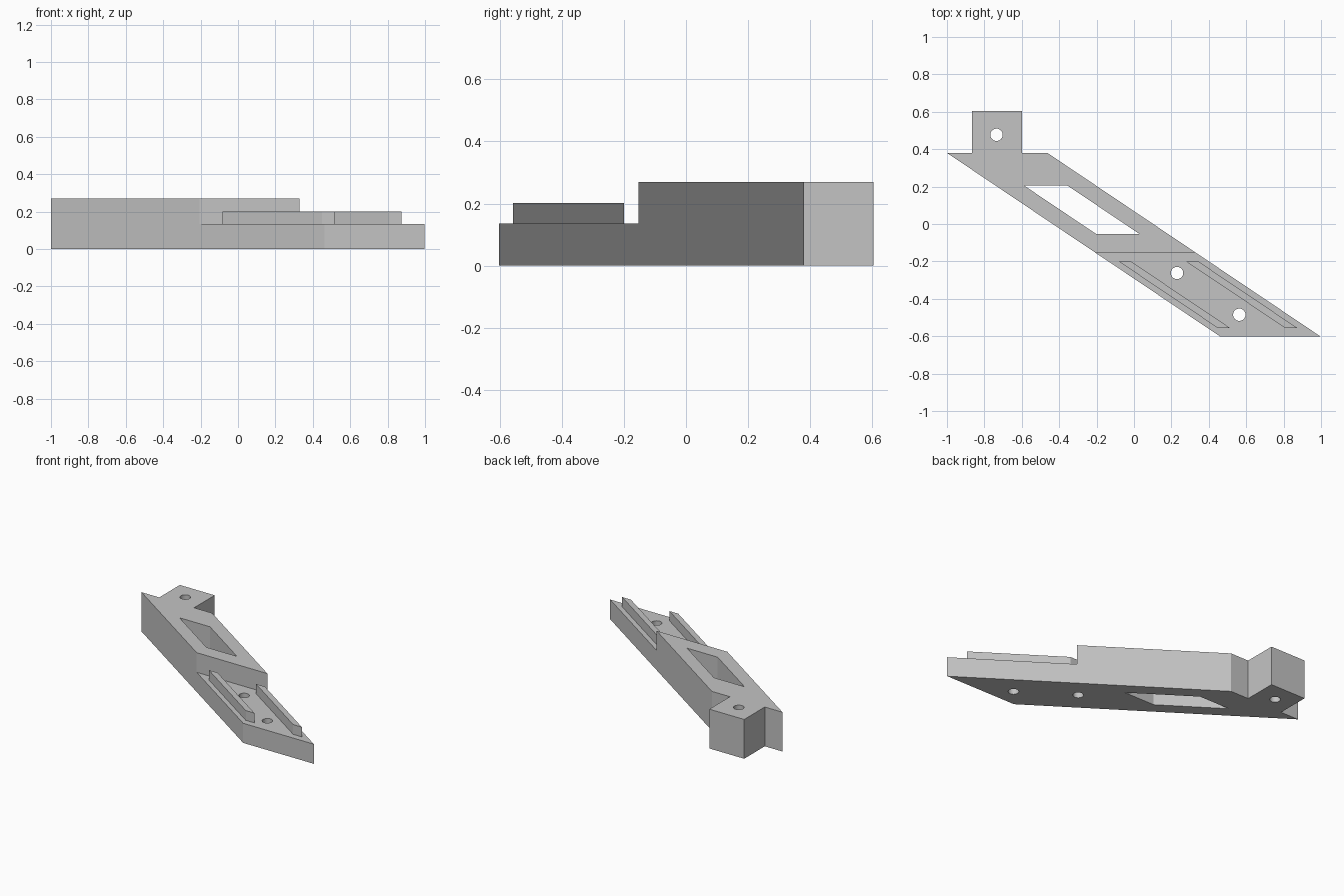
import bpy
import bmesh
from mathutils import Vector

cube = bpy.data.objects.get("Cube")
if cube:
    bpy.data.objects.remove(cube, do_unlink=True)

grey = bpy.data.materials.new("plain grey")
grey.use_nodes = True
colour = (0.55, 0.55, 0.55, 1)
grey.diffuse_color = colour
grey.node_tree.nodes["Principled BSDF"].inputs["Base Color"].default_value = colour

TOP, STEP, RAIL_TOP = 0.27, 0.135, 0.202
STEP_Y = -0.153
LEAN = -1.488          # sideways run of the bar per unit of y


def prism(name, outline, z0, z1):
    """Extrude a flat outline from z0 to z1."""
    bm = bmesh.new()
    face = bm.faces.new([bm.verts.new((x, y, z0)) for x, y in outline])
    ext = bmesh.ops.extrude_face_region(bm, geom=[face])
    verts = [v for v in ext["geom"] if isinstance(v, bmesh.types.BMVert)]
    bmesh.ops.translate(bm, verts=verts, vec=Vector((0, 0, z1 - z0)))
    bmesh.ops.recalc_face_normals(bm, faces=bm.faces[:])
    mesh = bpy.data.meshes.new(name)
    bm.to_mesh(mesh)
    bm.free()
    mesh.materials.append(grey)
    obj = bpy.data.objects.new(name, mesh)
    bpy.context.collection.objects.link(obj)
    return obj


def slanted(x, y0, y1, width):
    """Parallelogram leaning along the bar, its upper left corner at (x, y0)."""
    run = (y1 - y0) * LEAN
    return [(x, y0), (x + run, y1), (x + run + width, y1), (x + width, y0)]


def cut(target, cutter):
    """Subtract the cutter from the target and discard it."""
    cutter.hide_render = True
    mod = target.modifiers.new("cut", "BOOLEAN")
    mod.operation = "DIFFERENCE"
    mod.solver = "EXACT"
    mod.object = cutter
    bpy.context.view_layer.objects.active = target
    bpy.ops.object.modifier_apply(modifier=mod.name)
    bpy.data.objects.remove(cutter, do_unlink=True)


# Slanted bar with a square mounting tab at the back
bar = slanted(-1, 0.38, -0.602, 0.537)
tab = [(-0.6, 0.38), (-0.6, 0.604), (-0.865, 0.604), (-0.865, 0.38)]
body = prism("slanted_bar", bar + tab, 0, TOP)

# Lowered front half
cut(body, prism("step_cutter", [(-2, -2), (2, -2), (2, STEP_Y), (-2, STEP_Y)], STEP, 1))

# Slanted window
cut(body, prism("window_cutter", slanted(-0.59, 0.207, -0.053, 0.232), -1, 1))

# Screw holes
for x, y in [(-0.735, 0.477), (0.23, -0.262), (0.563, -0.485)]:
    bpy.ops.mesh.primitive_cylinder_add(vertices=32, radius=0.033, depth=2, location=(x, y, 0))
    hole = bpy.context.object
    hole.data.materials.append(grey)
    cut(body, hole)

# Two guide rails on the lowered half
for name, x in [("right_rail", -0.082), ("left_rail", 0.278)]:
    prism(name, slanted(x, -0.2, -0.557, 0.066), STEP, RAIL_TOP)

# Round the hole walls only
bpy.ops.object.select_all(action="DESELECT")
body.select_set(True)
bpy.context.view_layer.objects.active = body
bpy.ops.object.shade_smooth_by_angle(angle=0.5)
